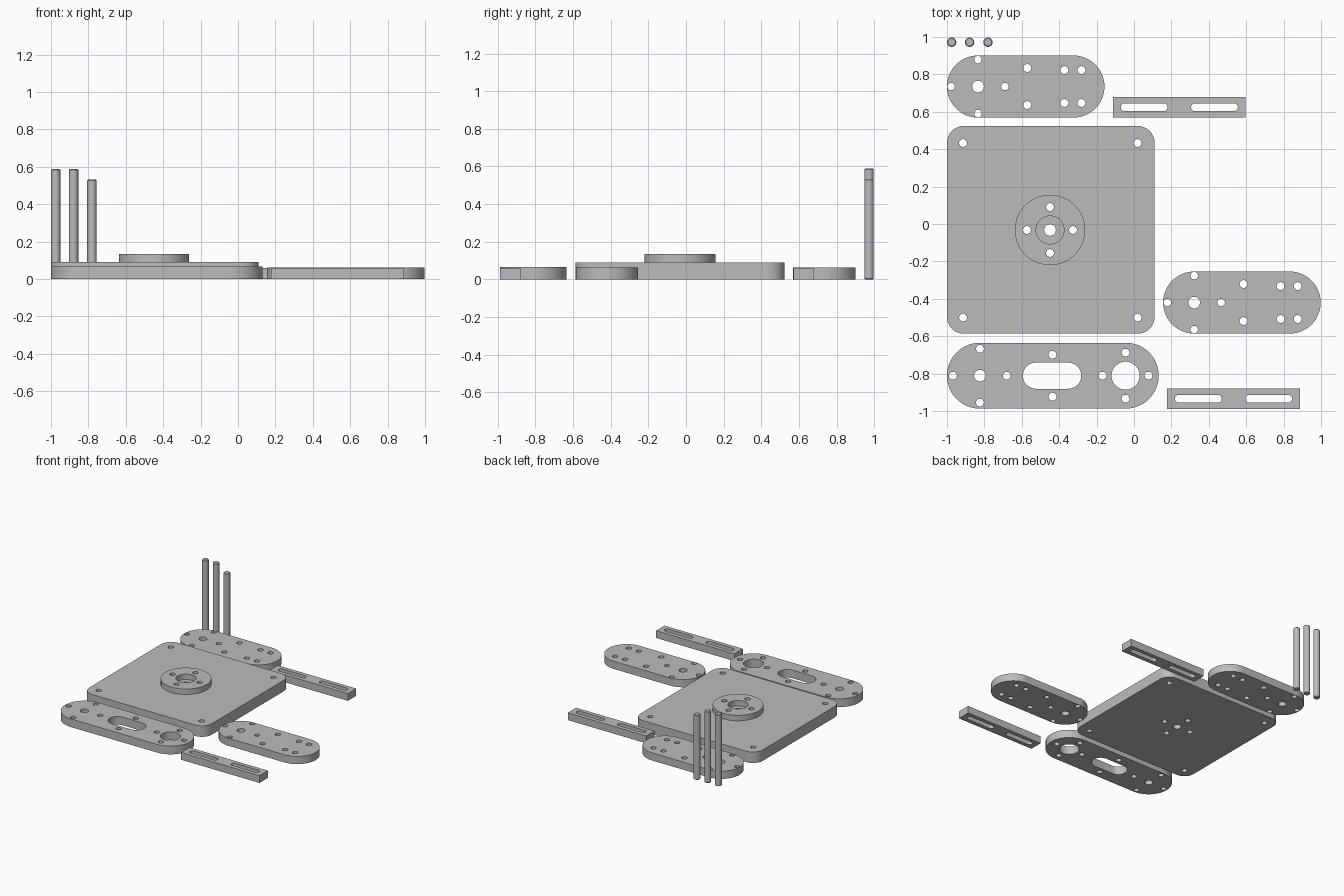
import bpy
import bmesh
from math import cos, sin, pi

cube = bpy.data.objects.get("Cube")
if cube:
    bpy.data.objects.remove(cube, do_unlink=True)

grey = bpy.data.materials.new("machined grey")
grey.use_nodes = True
colour = (0.5, 0.5, 0.5, 1)
grey.diffuse_color = colour
grey.node_tree.nodes["Principled BSDF"].inputs["Base Color"].default_value = colour


def add_object(name, mesh):
    obj = bpy.data.objects.new(name, mesh)
    bpy.context.collection.objects.link(obj)
    mesh.materials.clear()
    mesh.materials.append(grey)
    bpy.ops.object.select_all(action="DESELECT")
    obj.select_set(True)
    bpy.context.view_layer.objects.active = obj
    bpy.ops.object.shade_smooth_by_angle(angle=0.6)
    return obj


def rounded(cx, cy, hx, hy, r, steps=12):
    """Outline of a rectangle with rounded corners."""
    pts = []
    for i, (sx, sy) in enumerate(((1, 1), (-1, 1), (-1, -1), (1, -1))):
        for k in range(steps + 1):
            a = (i + k / steps) * pi / 2
            p = (cx + sx * (hx - r) + r * cos(a), cy + sy * (hy - r) + r * sin(a))
            if not pts or abs(p[0] - pts[-1][0]) + abs(p[1] - pts[-1][1]) > 1e-5:
                pts.append(p)
    if abs(pts[0][0] - pts[-1][0]) + abs(pts[0][1] - pts[-1][1]) < 1e-5:
        pts.pop()
    return pts


def box(cx, cy, hx, hy):
    return [(cx + sx * hx, cy + sy * hy) for sx, sy in ((1, 1), (-1, 1), (-1, -1), (1, -1))]


def circle(cx, cy, r, n=32):
    return [(cx + r * cos(2 * pi * k / n), cy + r * sin(2 * pi * k / n)) for k in range(n)]


def bolt_ring(cx, cy, dist, r=0.021):
    """Four small holes around a centre."""
    return [circle(cx + dist * cos(k * pi / 2), cy + dist * sin(k * pi / 2), r) for k in range(4)]


def plate(name, outlines, z0, z1, x=0, y=0):
    """Extrude an outline with holes into a flat plate."""
    curve = bpy.data.curves.new(name, "CURVE")
    curve.dimensions = "2D"
    curve.fill_mode = "BOTH"
    curve.extrude = (z1 - z0) / 2
    for pts in outlines:
        spline = curve.splines.new("POLY")
        spline.points.add(len(pts) - 1)
        for point, (px, py) in zip(spline.points, pts):
            point.co = (px, py, 0, 1)
        spline.use_cyclic_u = True
    helper = bpy.data.objects.new(name + " outline", curve)
    bpy.context.collection.objects.link(helper)
    bpy.context.view_layer.update()
    graph = bpy.context.evaluated_depsgraph_get()
    mesh = bpy.data.meshes.new_from_object(helper.evaluated_get(graph))
    bpy.data.objects.remove(helper, do_unlink=True)
    bm = bmesh.new()
    bm.from_mesh(mesh)
    bmesh.ops.remove_doubles(bm, verts=bm.verts, dist=1e-5)
    bmesh.ops.recalc_face_normals(bm, faces=bm.faces)
    bm.to_mesh(mesh)
    bm.free()
    obj = add_object(name, mesh)
    obj.location = (x, y, (z0 + z1) / 2)
    return obj


# Square base with corner holes and the hub bolt pattern
hub_x, hub_y = -0.449, -0.032
hub_bolts = bolt_ring(hub_x, hub_y, 0.123)
corners = [circle(x, y, 0.021) for x in (-0.914, 0.019) for y in (0.433, -0.5)]
plate("base_plate",
      [rounded(-0.445, -0.031, 0.555, 0.555, 0.09), circle(hub_x, hub_y, 0.031)] + corners + hub_bolts,
      0, 0.09)
plate("hub_ring",
      [circle(hub_x, hub_y, 0.188, 64), circle(hub_x, hub_y, 0.075, 48)] + hub_bolts,
      0.09, 0.135)

# Pair of short rounded arms, drawn about their own centre
short_arm = [rounded(0, 0, 0.421, 0.166, 0.166, 20), circle(-0.255, 0, 0.031)]
short_arm += bolt_ring(-0.255, 0, 0.144, 0.02)
for hx, hy in ((0.009, 0.099), (0.207, 0.088), (0.298, 0.088)):
    short_arm += [circle(hx, s * hy, 0.021) for s in (-1, 1)]
plate("short_arm_back", short_arm, 0, 0.063, -0.579, 0.735)
plate("short_arm_left", short_arm, 0, 0.063, 0.577, -0.42)

# Long rounded arm with a slot and a bearing hole
long_arm = [rounded(-0.434, 0, 0.566, 0.176, 0.176, 20),
            rounded(-0.438, 0, 0.156, 0.07, 0.07),
            circle(-0.824, 0, 0.031), circle(-0.045, 0, 0.075, 48)]
long_arm += bolt_ring(-0.824, 0, 0.144) + bolt_ring(-0.045, 0, 0.123)
long_arm += [circle(-0.436, s * 0.112, 0.021) for s in (-1, 1)]
plate("long_arm", long_arm, 0, 0.067, 0, -0.811)

# Two slotted spacer bars
bar = [box(0, 0, 0.355, 0.054)]
bar += [rounded(s * 0.188, 0, 0.125, 0.021, 0.021) for s in (-1, 1)]
plate("slotted_bar_back", bar, 0, 0.06, 0.242, 0.624)
plate("slotted_bar_front", bar, 0, 0.06, 0.532, -0.934)

# Three upright rods with chamfered ends
for label, x, height in (("right", -0.975, 0.588), ("middle", -0.879, 0.588), ("left", -0.781, 0.532)):
    bm = bmesh.new()
    bmesh.ops.create_cone(bm, cap_ends=True, segments=32, radius1=0.025, radius2=0.025, depth=height)
    rims = [e for e in bm.edges if abs(e.verts[0].co.z - e.verts[1].co.z) < 1e-5]
    bmesh.ops.bevel(bm, geom=rims, offset=0.005, segments=1, affect="EDGES")
    mesh = bpy.data.meshes.new("rod_" + label)
    bm.to_mesh(mesh)
    bm.free()
    add_object("rod_" + label, mesh).location = (x, 0.972, height / 2)
